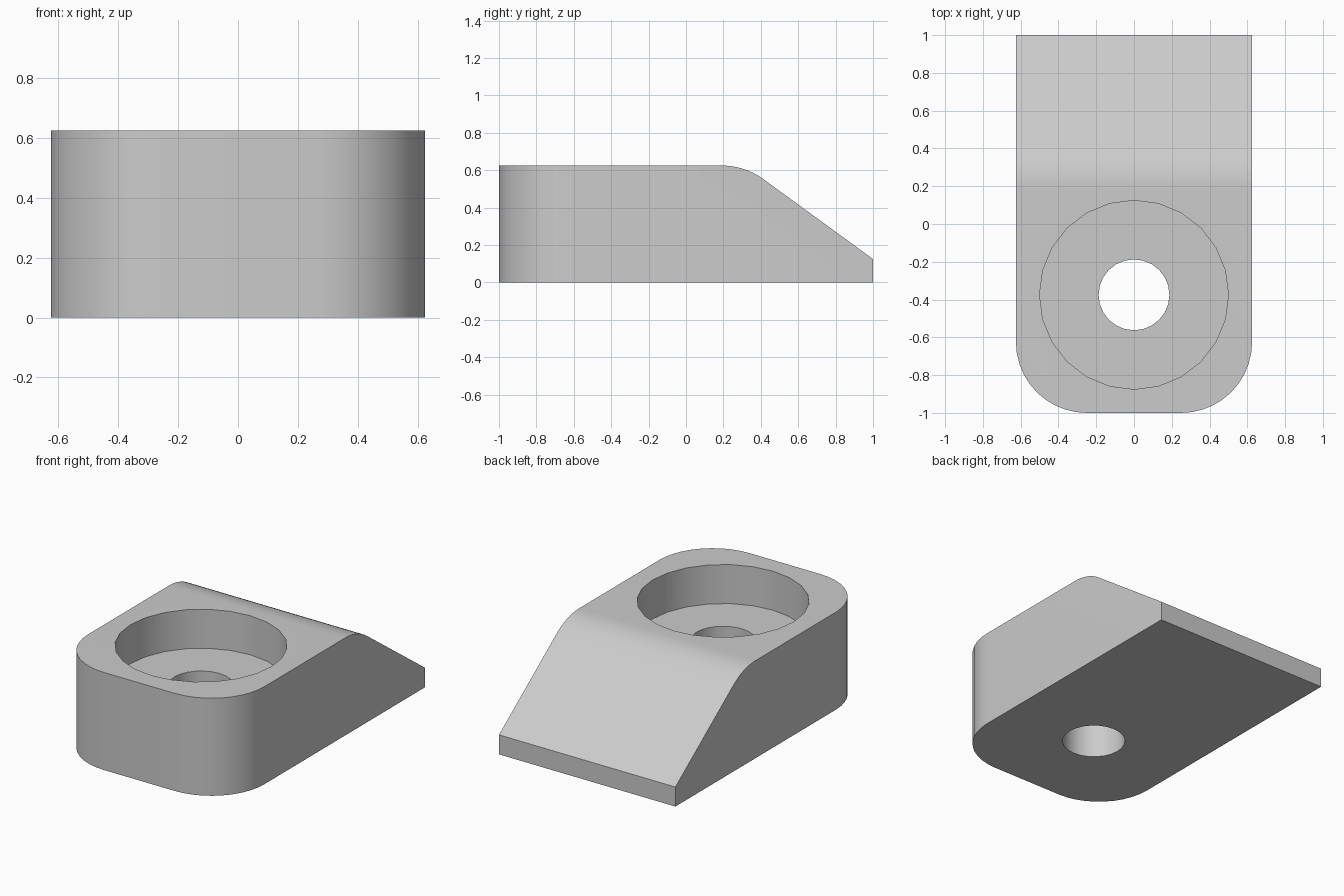
import bpy, bmesh
from math import sin, cos, tan, radians, atan2

cube = bpy.data.objects.get("Cube")
if cube:
    bpy.data.objects.remove(cube, do_unlink=True)

HALF_W, HEIGHT, LIP = 0.625, 0.625, 0.125
ROUND = 0.375          # radius of the front corners and the ramp shoulder
HOLE_Y = -0.375

grey = bpy.data.materials.new("plain grey")
grey.use_nodes = True
colour = (0.6, 0.6, 0.6, 1)
grey.diffuse_color = colour
grey.node_tree.nodes["Principled BSDF"].inputs["Base Color"].default_value = colour


def make_object(name, bm):
    bmesh.ops.recalc_face_normals(bm, faces=bm.faces)
    mesh = bpy.data.meshes.new(name)
    bm.to_mesh(mesh)
    bm.free()
    mesh.materials.append(grey)
    obj = bpy.data.objects.new(name, mesh)
    bpy.context.collection.objects.link(obj)
    return obj


def cut_hole(target, radius, z_low, z_high, sides):
    bm = bmesh.new()
    bmesh.ops.create_cone(bm, cap_ends=True, segments=sides, radius1=radius,
                          radius2=radius, depth=z_high - z_low)
    bmesh.ops.translate(bm, verts=bm.verts, vec=(0, HOLE_Y, (z_low + z_high) / 2))
    cutter = make_object("hole_cutter", bm)
    cutter.hide_render = True
    mod = target.modifiers.new("hole", "BOOLEAN")
    mod.operation, mod.solver, mod.object = "DIFFERENCE", "EXACT", cutter
    bpy.context.view_layer.objects.active = target
    bpy.ops.object.modifier_apply(modifier=mod.name)
    bpy.data.objects.remove(cutter, do_unlink=True)


# Side profile: flat top, rounded shoulder, ramp down to a low back lip
ramp_top = 0.314
slope = atan2(HEIGHT - LIP, 1 - ramp_top)
shoulder = ramp_top - ROUND * tan(slope / 2)
profile = [(-1, 0), (-1, HEIGHT)]
for i in range(9):
    a = slope * i / 8
    profile.append((shoulder + ROUND * sin(a), HEIGHT - ROUND * (1 - cos(a))))
profile += [(1, LIP), (1, 0)]

# Block body, profile extruded across the width
bm = bmesh.new()
side = bm.faces.new([bm.verts.new((-HALF_W, y, z)) for y, z in profile])
extruded = bmesh.ops.extrude_face_region(bm, geom=[side])["geom"]
bmesh.ops.translate(bm, vec=(2 * HALF_W, 0, 0),
                    verts=[g for g in extruded if isinstance(g, bmesh.types.BMVert)])
bmesh.ops.recalc_face_normals(bm, faces=bm.faces)

# Rounded front corners
corners = [e for e in bm.edges
           if all(v.co.y < -0.99 for v in e.verts)
           and abs(e.verts[0].co.x - e.verts[1].co.x) < 0.01]
bmesh.ops.bevel(bm, geom=corners, offset=ROUND, offset_type="OFFSET",
                segments=10, profile=0.5, affect="EDGES")
body = make_object("wedge_block", bm)

# Wide counterbore and narrow through hole
cut_hole(body, 0.5, 0.375, 0.8, 24)
cut_hole(body, 0.1875, -0.2, 0.8, 24)

bpy.ops.object.select_all(action="DESELECT")
body.select_set(True)
bpy.context.view_layer.objects.active = body
bpy.ops.object.shade_smooth_by_angle(angle=radians(30))
